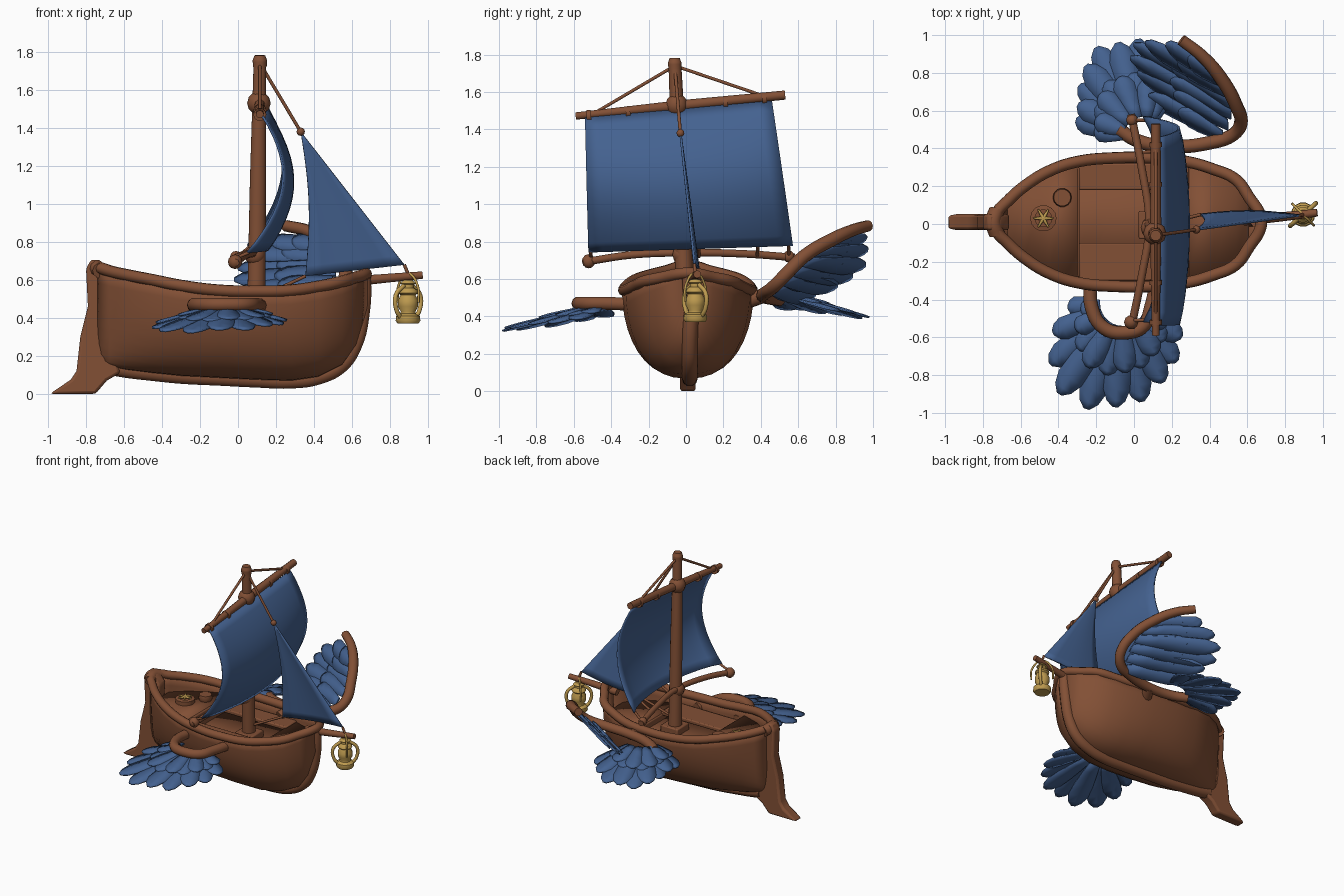
import bpy, bmesh, math
from mathutils import Vector

if "Cube" in bpy.data.objects:
    bpy.data.objects.remove(bpy.data.objects["Cube"])


def material(name, rgb):
    m = bpy.data.materials.new(name)
    m.use_nodes = True
    m.diffuse_color = (*rgb, 1)
    m.node_tree.nodes["Principled BSDF"].inputs["Base Color"].default_value = (*rgb, 1)
    return m


WOOD = material("brown_wood", (0.225, 0.08, 0.036))
CLOTH = material("blue_cloth", (0.058, 0.122, 0.28))
BRASS = material("brass", (0.52, 0.33, 0.08))


def select(ob):
    bpy.ops.object.select_all(action="DESELECT")
    ob.select_set(True)
    bpy.context.view_layer.objects.active = ob


def finish(name, bm, mat, thick=0, bevel=0):
    bmesh.ops.recalc_face_normals(bm, faces=bm.faces)
    me = bpy.data.meshes.new(name)
    bm.to_mesh(me)
    bm.free()
    me.materials.append(mat)
    ob = bpy.data.objects.new(name, me)
    bpy.context.collection.objects.link(ob)
    select(ob)
    bpy.ops.object.shade_smooth_by_angle(angle=math.radians(40))
    if thick:
        mod = ob.modifiers.new("thickness", "SOLIDIFY")
        mod.thickness, mod.offset = thick, 0
    if bevel:
        mod = ob.modifiers.new("rounding", "BEVEL")
        mod.width, mod.segments = bevel, 2


def add_grid(bm, rows):
    vs = [[bm.verts.new(p) for p in row] for row in rows]
    for a, b in zip(vs, vs[1:]):
        for i in range(len(a) - 1):
            bm.faces.new((a[i], a[i + 1], b[i + 1], b[i]))


def sheet(name, rows, mat, thick):
    bm = bmesh.new()
    add_grid(bm, rows)
    finish(name, bm, mat, thick)


def tube(name, pts, r, mat=WOOD, radii=None, cyclic=False, straight=False):
    cu = bpy.data.curves.new(name, "CURVE")
    cu.dimensions, cu.bevel_depth, cu.bevel_resolution = "3D", r, 3
    cu.use_fill_caps, cu.resolution_u = True, 5
    sp = cu.splines.new("BEZIER")
    sp.bezier_points.add(len(pts) - 1)
    sp.use_cyclic_u = cyclic
    for i, (bp, p) in enumerate(zip(sp.bezier_points, pts)):
        bp.co = p
        bp.radius = radii[i] if radii else 1
        bp.handle_left_type = bp.handle_right_type = "VECTOR" if straight else "AUTO"
    cu.materials.append(mat)
    ob = bpy.data.objects.new(name, cu)
    bpy.context.collection.objects.link(ob)
    select(ob)
    bpy.ops.object.convert(target="MESH")
    bpy.ops.object.shade_smooth_by_angle(angle=math.radians(50))


def lathe(name, profile, centre, mat, n=14):
    rows = [[Vector(centre) + Vector((r * math.cos(a), r * math.sin(a), z))
             for a in [math.tau * k / n for k in range(n + 1)]] for r, z in profile]
    bm = bmesh.new()
    add_grid(bm, rows)
    bmesh.ops.remove_doubles(bm, verts=bm.verts, dist=0.0005)
    finish(name, bm, mat)


def knot(name, centre, r):
    lathe(name, [(r * math.sin(k * math.pi / 6), -r * math.cos(k * math.pi / 6)) for k in range(7)],
          centre, WOOD, 10)


def box(name, centre, size):
    bm = bmesh.new()
    bmesh.ops.create_cube(bm, size=1)
    for v in bm.verts:
        v.co = Vector(centre) + Vector(a * b for a, b in zip(v.co, size))
    finish(name, bm, WOOD, bevel=0.008)


# Hull stations: x, half width, rim height, bottom height
CY = 0.01
HULL = [(-0.73, 0.04, 0.665, 0.16), (-0.67, 0.11, 0.645, 0.15), (-0.58, 0.19, 0.625, 0.135),
        (-0.45, 0.27, 0.6, 0.12), (-0.3, 0.32, 0.57, 0.105), (-0.1, 0.34, 0.545, 0.095),
        (0.1, 0.34, 0.54, 0.085), (0.28, 0.32, 0.545, 0.08), (0.42, 0.28, 0.565, 0.1),
        (0.54, 0.225, 0.59, 0.16), (0.61, 0.13, 0.61, 0.26), (0.67, 0.03, 0.63, 0.45)]


def half_width(st, z):
    x, w, rim, low = st
    s = min(max((z - low) / (rim - low), 0), 1)
    return w * (s * (2 - s)) ** 0.4


rows = []
for st in HULL:
    x, w, rim, low = st
    zs = [low + (rim - low) * (1 - math.cos(k * math.pi / 20)) for k in range(11)]
    rows.append([(x, CY - half_width(st, z), z) for z in zs[::-1]]
                + [(x, CY + half_width(st, z), z) for z in zs[1:]])
sheet("hull", rows, WOOD, 0.025)

rim = [(x, CY + w, z) for x, w, z, k in HULL] + [(x, CY - w, z) for x, w, z, k in HULL[::-1]]
tube("rim_rail", rim, 0.031, cyclic=True)
tube("keel_and_stem", [(x, CY + 0.01, k - 0.012) for x, w, z, k in HULL[1:-1]]
     + [(0.655, 0.025, 0.44), (0.66, 0.02, 0.6), (0.655, 0.02, 0.635)], 0.042)


# Decks follow the inside of the hull
def deck(name, x0, x1, z):
    cut = [st for st in HULL if x0 <= st[0] <= x1]
    sheet(name, [[(st[0], CY + s * (half_width(st, z) - 0.005), z) for s in (-1, 1)]
                 for st in cut], WOOD, 0.02)


deck("stern_deck", -0.7, -0.29, 0.51)
deck("main_deck", -0.46, 0.45, 0.40)
deck("bow_deck", 0.27, 0.62, 0.45)
box("stern_step", (-0.3, CY, 0.455), (0.025, 0.58, 0.12))
box("bow_step", (0.28, CY, 0.42), (0.02, 0.56, 0.07))
box("left_bench", (0, 0.25, 0.455), (0.58, 0.14, 0.03))
box("right_bench", (0, -0.2, 0.455), (0.58, 0.2, 0.03))
box("mast_foot", (0.1, -0.005, 0.43), (0.15, 0.15, 0.06))

# Stern post with rudder foot
OUTLINE = [(-0.8, 0.66), (-0.77, 0.71), (-0.71, 0.69), (-0.66, 0.62), (-0.68, 0.4), (-0.64, 0.2),
           (-0.62, 0.11), (-0.69, 0.07), (-0.75, 0), (-0.99, 0), (-0.88, 0.075), (-0.85, 0.12),
           (-0.83, 0.3), (-0.79, 0.46)]
bm = bmesh.new()
face = bm.faces.new([bm.verts.new((x, CY - 0.042, z)) for x, z in OUTLINE])
out = bmesh.ops.extrude_face_region(bm, geom=[face])
bmesh.ops.translate(bm, vec=(0, 0.084, 0), verts=[v for v in out["geom"] if isinstance(v, bmesh.types.BMVert)])
finish("stern_post_and_rudder", bm, WOOD, bevel=0.015)
tube("stern_cap", [(-0.725, -0.055, 0.65), (-0.745, CY, 0.665), (-0.725, 0.075, 0.65)], 0.042)

# Mast, yard, boom and bowsprit
MAST_TOP = Vector((0.115, -0.06, 1.74))
tube("mast", [(0.095, 0, 0.41), (0.105, -0.03, 1.1), (0.115, -0.06, 1.76)], 0.05, radii=[1, 0.9, 0.68])
tube("mast_cap", [(0.115, -0.059, 1.72), (0.115, -0.0605, 1.755), (0.115, -0.061, 1.782)], 0.038,
     radii=[0.95, 1, 0.75])
knot("yard_knot", (0.11, -0.05, 1.53), 0.062)


def yard_at(y):
    return Vector((0.115, y, 1.527 + 0.1 * (y + 0.035)))


tube("yard", [yard_at(-0.59), yard_at(-0.03), yard_at(0.53)], 0.027, radii=[0.75, 1.1, 0.95])
for i, y in enumerate((-0.52, -0.31, 0.21, 0.42)):
    tube(f"yard_band_{i}", [yard_at(y - 0.012) - Vector((0, 0, 0.008)),
                            yard_at(y + 0.012) - Vector((0, 0, 0.008))], 0.034)
tube("boom", [(-0.015, -0.55, 0.69), (0.04, -0.28, 0.73), (0.08, 0, 0.74), (0.04, 0.3, 0.735),
              (-0.015, 0.58, 0.715)], 0.021)
knot("right_boom_end", (-0.015, -0.52, 0.695), 0.038)
knot("left_boom_end", (-0.01, 0.55, 0.72), 0.032)
knot("boom_knot", (0.09, -0.02, 0.73), 0.055)
tube("bowsprit", [(0.58, 0.02, 0.59), (0.8, 0.04, 0.61), (0.97, 0.06, 0.625)], 0.024, radii=[1.2, 1, 0.85])

# Main sail, bellied forward and passing ahead of the mast
N = 14


def sail_point(u, v):
    y = (-0.54 + u) * (1 - v) + (-0.52 + 1.09 * u) * v
    z = (1.46 + 0.09 * u) * (1 - v) + (0.745 + 0.035 * u) * v
    belly = math.sin(math.pi * v) ** 0.9 if 0 < v < 1 else 0
    foot = 0.05 + 0.11 * math.sin(math.pi * u) ** 0.7 if 0 < u < 1 else 0.05
    return Vector((0.13 * (1 - v) + foot * v + 0.145 * belly, y, z))


sheet("main_sail", [[sail_point(i / N, j / N) for i in range(N + 1)] for j in range(N + 1)], CLOTH, 0.012)

# Jib with a hollow trailing edge
HEAD, TACK, CLEW = Vector((0.33, -0.03, 1.38)), Vector((0.875, 0.045, 0.68)), Vector((0.355, 0.05, 0.62))
rows = []
for j in range(N + 1):
    v = j / N * 0.98 + 0.02
    a = HEAD.lerp(CLEW, v) + Vector((0.03, 0, 0)) * math.sin(math.pi * v)
    b = HEAD.lerp(TACK, v)
    rows.append([a.lerp(b, i / 6) + Vector((0, 0.02 * math.sin(math.pi * i / 6) * v, 0)) for i in range(7)])
sheet("jib", rows, CLOTH, 0.012)

# Rigging
ROPES = [(MAST_TOP, yard_at(-0.5)), (MAST_TOP, yard_at(0.43)), (MAST_TOP, HEAD),
         (TACK, (0.9, 0.05, 0.62)), (CLEW, (0.1, -0.01, 0.5))]
ROPES += [(sail_point(u, 1), (x, y, 0.72)) for u, x, y in
          ((0.01, 0, -0.51), (0.54, 0.075, 0.07), (0.83, 0.03, 0.38), (0.98, 0, 0.55))]
for i, (a, b) in enumerate(ROPES):
    tube(f"rope_{i}", [a, b], 0.009, straight=True)
knot("jib_knot", HEAD, 0.022)


# Wings: broad flat feathers fanned from a curved arm
def feather(bm, base, tip, side, width):
    rows = []
    for t, w in ((0, 0.5), (0.25, 0.72), (0.55, 0.95), (0.78, 1), (0.92, 0.7), (1, 0.2)):
        p = base.lerp(tip, t)
        lift = Vector((0, 0, 0.007 * w))
        rows.append([p - side * width * w / 2, p + lift, p + side * width * w / 2])
    add_grid(bm, rows)


def fan(name, centre, spokes, drop):
    bm = bmesh.new()
    c = Vector(centre)
    for layer, scale in ((0, 1), (1, 0.55)):
        for i, (deg, r) in enumerate(spokes):
            a = math.radians(deg + 6 * layer)
            d = Vector((math.cos(a), math.sin(a), 0))
            r = 0.14 + (r - 0.14) * scale
            lift = Vector((0, 0, 0.009 * layer + 0.005 * (i % 2)))
            tip = c + d * r + lift - Vector((0, 0, (r - 0.14) * drop))
            feather(bm, c + d * 0.12 + lift, tip, Vector((-d.y, d.x, 0)), 0.07 + 0.13 * r)
    finish(name, bm, CLOTH, 0.01)


fan("right_wing_feathers", (-0.06, -0.42, 0.435),
    [(184, 0.29), (203, 0.4), (220, 0.5), (235, 0.585), (251, 0.59), (266, 0.55), (281, 0.53),
     (297, 0.47), (313, 0.42), (330, 0.36)], 0.25)
tube("right_wing_arm", [(-0.23, -0.3, 0.465), (-0.225, -0.44, 0.47), (-0.16, -0.55, 0.47), (-0.04, -0.575, 0.47),
                        (0.05, -0.54, 0.47), (0.09, -0.44, 0.47), (0.12, -0.3, 0.465)], 0.036)

fan("left_wing_lower_feathers", (0.06, 0.45, 0.5),
    [(165, 0.38), (153, 0.4), (141, 0.45), (129, 0.5), (118, 0.55), (106, 0.53), (94, 0.53),
     (81, 0.46), (67, 0.4)], 0.27)

# Raised feathers spread from the elbow of the left arm
TIPS = [(0.08, 0.68, 0.5), (0.02, 0.8, 0.55), (-0.02, 0.88, 0.6), (0.0, 0.95, 0.66),
        (0.06, 0.96, 0.74), (0.17, 0.95, 0.8)]
root, end = Vector((0.47, 0.47, 0.54)), Vector((0.46, 0.76, 0.79))
bm = bmesh.new()
for layer, scale in ((0, 1), (1, 0.6)):
    for i, tip in enumerate(TIPS):
        a = root.lerp(end, i / 5) + Vector((0.05 * math.sin(math.pi * i / 5), -0.006 * layer, 0.008 * layer))
        b = a.lerp(Vector(tip), scale)
        feather(bm, a, b, (end - root).normalized(), 0.13)
finish("left_wing_upper_feathers", bm, CLOTH, 0.01)
tube("left_wing_arm", [(-0.08, 0.5, 0.49), (0.02, 0.44, 0.5), (0.2, 0.41, 0.51), (0.4, 0.43, 0.53),
                       (0.52, 0.47, 0.56), (0.565, 0.53, 0.62), (0.54, 0.63, 0.72), (0.455, 0.78, 0.81),
                       (0.36, 0.89, 0.86), (0.25, 0.975, 0.885)], 0.036, radii=[1] * 8 + [0.9, 0.85])
tube("left_wing_mount", [(0.15, 0.3, 0.47), (0.2, 0.41, 0.51)], 0.04)

# Lantern under the bowsprit
LC = Vector((0.895, 0.05, 0.37))
lathe("lantern_body", [(0, 0), (0.055, 0), (0.065, 0.015), (0.062, 0.04), (0.04, 0.052), (0.038, 0.062),
                       (0.053, 0.09), (0.053, 0.12), (0.04, 0.15), (0.052, 0.16), (0.046, 0.178),
                       (0.03, 0.188), (0.03, 0.205), (0.042, 0.21), (0.025, 0.228), (0, 0.23)], LC, BRASS)
for label, s in (("front", -1), ("rear", 1)):
    d = Vector((0.75 * s, 0.66 * s, 0))
    tube(label + "_lantern_pipe", [LC + d * r + Vector((0, 0, z)) for r, z in
                                   ((0.05, 0.03), (0.08, 0.07), (0.085, 0.15), (0.03, 0.2))], 0.012, BRASS)
tube("lantern_handle", [LC + Vector((x, -x, z)) for x, z in
                        ((-0.055, 0.11), (-0.05, 0.2), (0, 0.262), (0.05, 0.2), (0.055, 0.11))], 0.007, BRASS)

# Compass and stool on the stern deck
lathe("compass_stand", [(0, 0), (0.07, 0), (0.07, 0.03), (0.045, 0.035), (0.045, 0.02), (0, 0.02)],
      (-0.48, 0.03, 0.52), WOOD)
c = Vector((-0.48, 0.03, 0.56))
for i in range(3):
    a = i * math.pi / 3
    d = Vector((math.cos(a), math.sin(a), 0)) * 0.055
    tube(f"compass_spoke_{i}", [c - d, c, c + d], 0.008, BRASS, radii=[0.5, 1.4, 0.5])
lathe("stool", [(0, 0), (0.04, 0), (0.05, 0.025), (0.045, 0.05), (0, 0.05)], (-0.38, 0.14, 0.515), WOOD)
